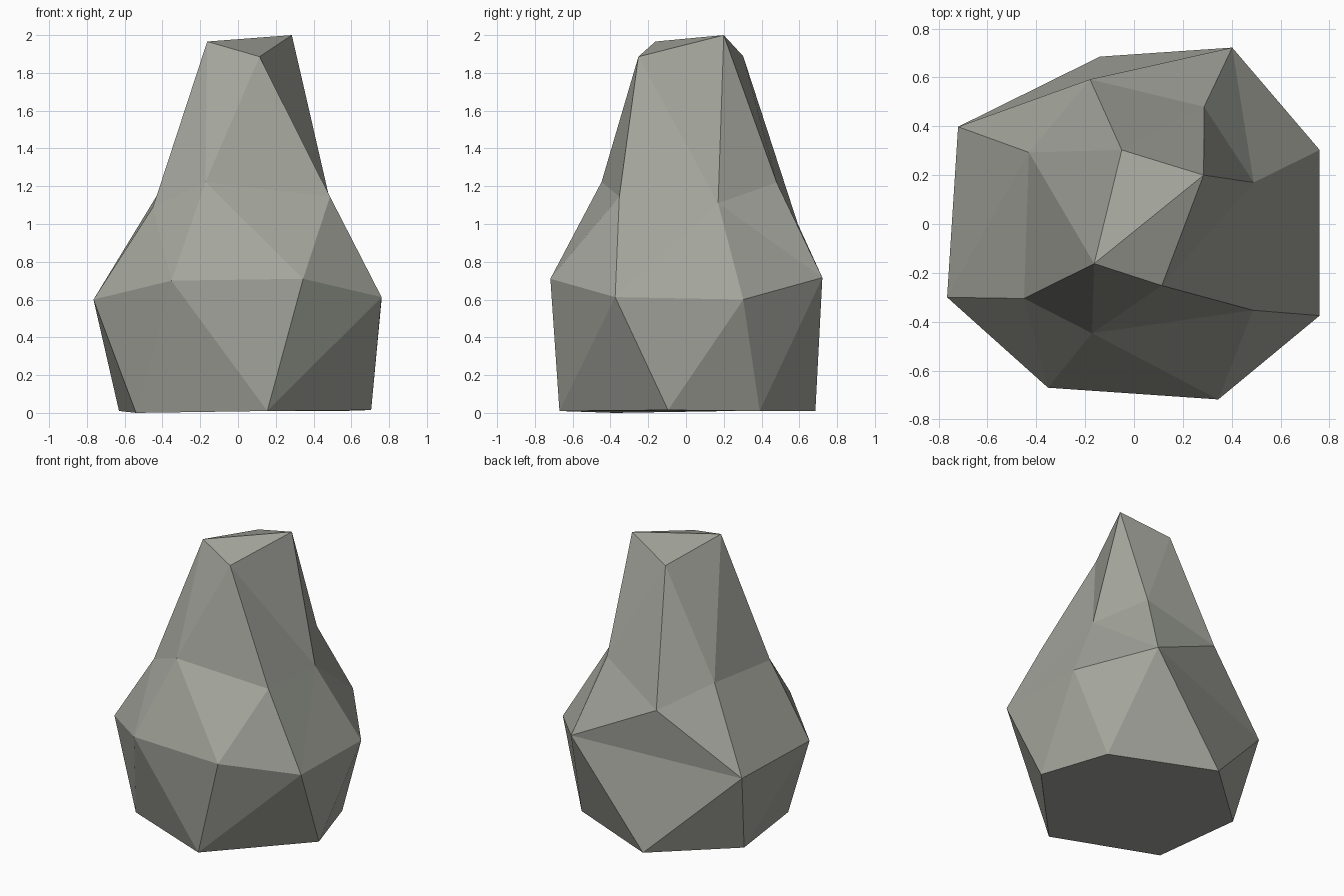
import bpy, bmesh
from mathutils import Vector

if "Cube" in bpy.data.objects:
    bpy.data.objects.remove(bpy.data.objects["Cube"])

# Faceted boulder: four uneven rings, counter-clockwise from the front
BASE = [(.155, -.67, .01), (.705, -.095, .015), (.55, .39, .01),
        (-.14, .685, .01), (-.63, .245, .01), (-.54, -.38, 0)]
SHOULDER = [(.345, -.718, .71), (.76, -.375, .613), (.76, .303, .60), (.402, .722, .716),
            (-.72, .398, .585), (-.765, -.30, .60), (-.352, -.67, .70)]
NECK = [(-.172, -.447, 1.223), (.487, -.353, 1.145), (.49, .17, 1.11), (.287, .48, 1.22),
        (-.18, .592, 1.0), (-.43, .293, 1.15), (-.45, -.305, 1.09)]
CROWN = [(-.163, -.162, 1.966), (.114, -.252, 1.886), (.285, .2, 2.0), (-.05, .303, 1.888)]


def zip_rings(bm, low, up):
    """Join two closed rings with triangles, always taking the shorter diagonal."""
    i = j = 0
    while i < len(low) or j < len(up):
        a, b = low[i % len(low)], up[j % len(up)]
        a2, b2 = low[(i + 1) % len(low)], up[(j + 1) % len(up)]
        step_low = j == len(up) or (i < len(low) and
                                    (a2.co - b.co).length < (b2.co - a.co).length)
        if step_low:
            bm.faces.new((a, a2, b))
            i += 1
        else:
            bm.faces.new((a, b2, b))
            j += 1


bm = bmesh.new()
rings = [[bm.verts.new(Vector(p)) for p in ring] for ring in (BASE, SHOULDER, NECK, CROWN)]
for low, up in zip(rings, rings[1:]):
    zip_rings(bm, low, up)

# Flat underside and two-facet top
bm.faces.new(rings[0][::-1])
m, n, l, k = rings[3]
bm.faces.new((m, n, l))
bm.faces.new((m, l, k))
bmesh.ops.recalc_face_normals(bm, faces=bm.faces[:])

mesh = bpy.data.meshes.new("boulder")
bm.to_mesh(mesh)
bm.free()
stone = bpy.data.materials.new("warm grey stone")
stone.diffuse_color = (.37, .38, .335, 1)
stone.use_nodes = True
stone.node_tree.nodes["Principled BSDF"].inputs["Base Color"].default_value = stone.diffuse_color
mesh.materials.append(stone)
bpy.context.collection.objects.link(bpy.data.objects.new("boulder", mesh))
